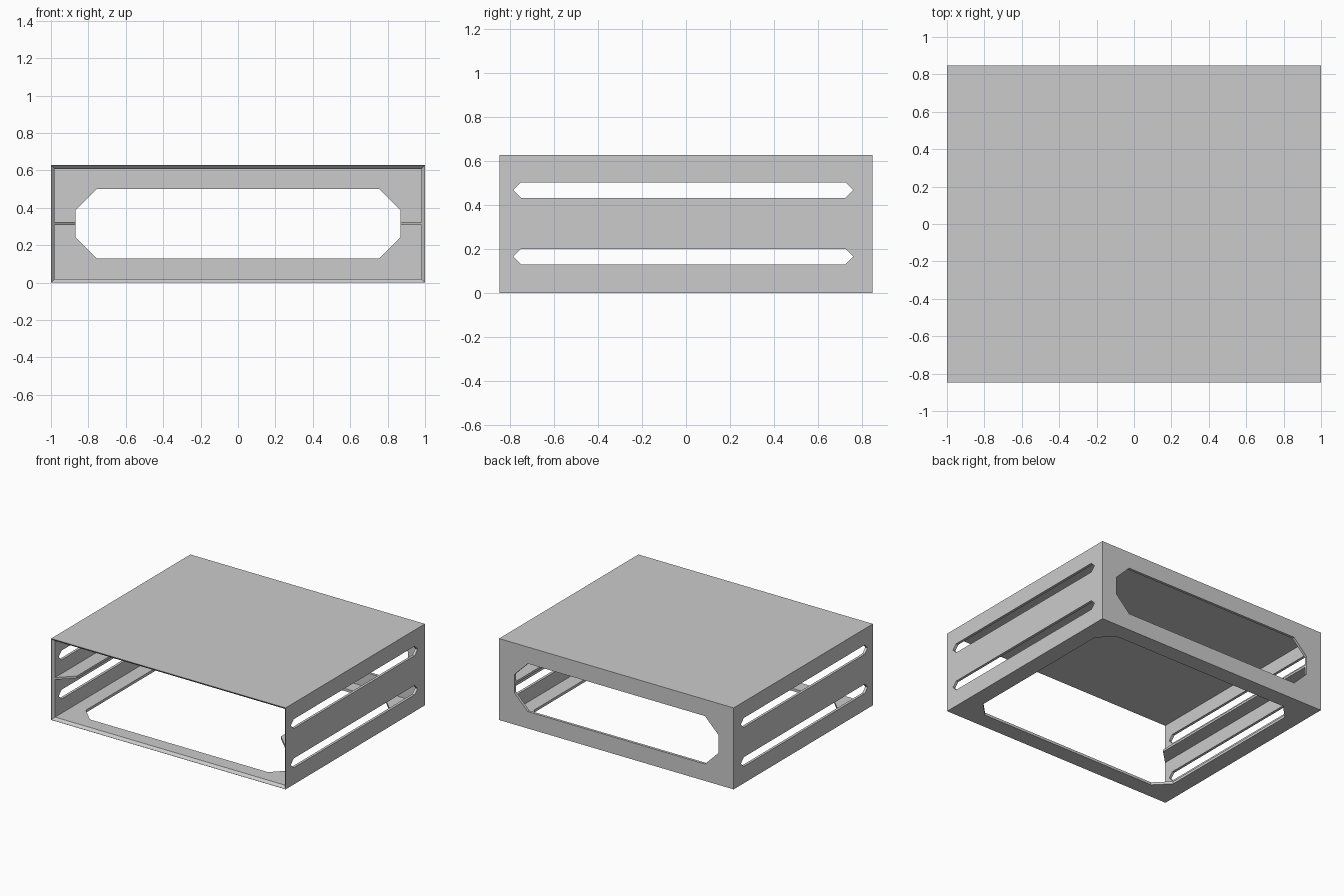
import bpy, bmesh
from mathutils import Vector

cube = bpy.data.objects.get("Cube")
if cube:
    bpy.data.objects.remove(cube, do_unlink=True)

W, D, H, T = 1.0, 0.848, 0.628, 0.02   # half width, half depth, height, wall

grey = bpy.data.materials.new("light grey")
grey.use_nodes = True
grey.diffuse_color = (0.6, 0.6, 0.6, 1)
grey.node_tree.nodes["Principled BSDF"].inputs["Base Color"].default_value = (0.6, 0.6, 0.6, 1)


def loft(name, rings):
    """Solid through matching rings of points, capped at both ends."""
    bm = bmesh.new()
    loops = [[bm.verts.new(p) for p in ring] for ring in rings]
    n = len(loops[0])
    for a, b in zip(loops, loops[1:]):
        for i in range(n):
            j = (i + 1) % n
            bm.faces.new((a[i], a[j], b[j], b[i]))
    bm.faces.new(loops[0])
    bm.faces.new(loops[-1])
    bmesh.ops.recalc_face_normals(bm, faces=bm.faces)
    mesh = bpy.data.meshes.new(name)
    bm.to_mesh(mesh)
    bm.free()
    mesh.materials.append(grey)
    obj = bpy.data.objects.new(name, mesh)
    bpy.context.collection.objects.link(obj)
    return obj


def prism(name, outline, axis, lo, hi):
    """Extrude a 2D outline along the x, y or z axis (0, 1, 2)."""
    def point(p, t):
        c = list(p)
        c.insert(axis, t)
        return Vector(c)
    return loft(name, [[point(p, t) for p in outline] for t in (lo, hi)])


def chamfered(u0, u1, v0, v1, c):
    """Rectangle with its four corners cut at 45 degrees."""
    return [(u0 + c, v0), (u1 - c, v0), (u1, v0 + c), (u1, v1 - c),
            (u1 - c, v1), (u0 + c, v1), (u0, v1 - c), (u0, v0 + c)]


def section(y, inset):
    x, lo, hi = W - inset, inset, H - inset
    return [(-x, y, lo), (x, y, lo), (x, y, hi), (-x, y, hi)]


def cut(target, cutter):
    cutter.hide_render = True
    mod = target.modifiers.new("cut", 'BOOLEAN')
    mod.operation = 'DIFFERENCE'
    mod.solver = 'EXACT'
    mod.object = cutter
    bpy.context.view_layer.objects.active = target
    bpy.ops.object.modifier_apply(modifier=mod.name)
    bpy.data.objects.remove(cutter, do_unlink=True)


# Outer case, hollow and open at the front, with a bevelled front rim
case = loft("case", [section(-D, 0), section(D, 0)])
cut(case, loft("cavity_cutter", [section(-D - T, 0.003 - T),
                                 section(-D + T, T), section(D - T, T)]))

# Large chamfered openings in the back and the bottom
cut(case, prism("back_cutter", chamfered(-0.87, 0.87, 0.13, 0.5, 0.115), 1, 0.7, 1))
cut(case, prism("bottom_cutter", chamfered(-0.87, 0.87, -0.72, 0.72, 0.11), 2, -0.1, 0.1))

# Two long pointed slots through both sides
for z in (0.165, 0.467):
    slot = chamfered(-0.783, 0.758, z - 0.036, z + 0.036, 0.034)
    cut(case, prism("slot_cutter", slot, 0, -1.2, 1.2))

# Middle support rails, cut at an angle at the front
for side, name in ((1, "left_rail"), (-1, "right_rail")):
    wall, inner = side * (W - T), side * 0.87
    outline = [(wall, -D + T), (inner, -0.72), (inner, D - T), (wall, D - T)]
    prism(name, outline, 2, 0.308, 0.325)
